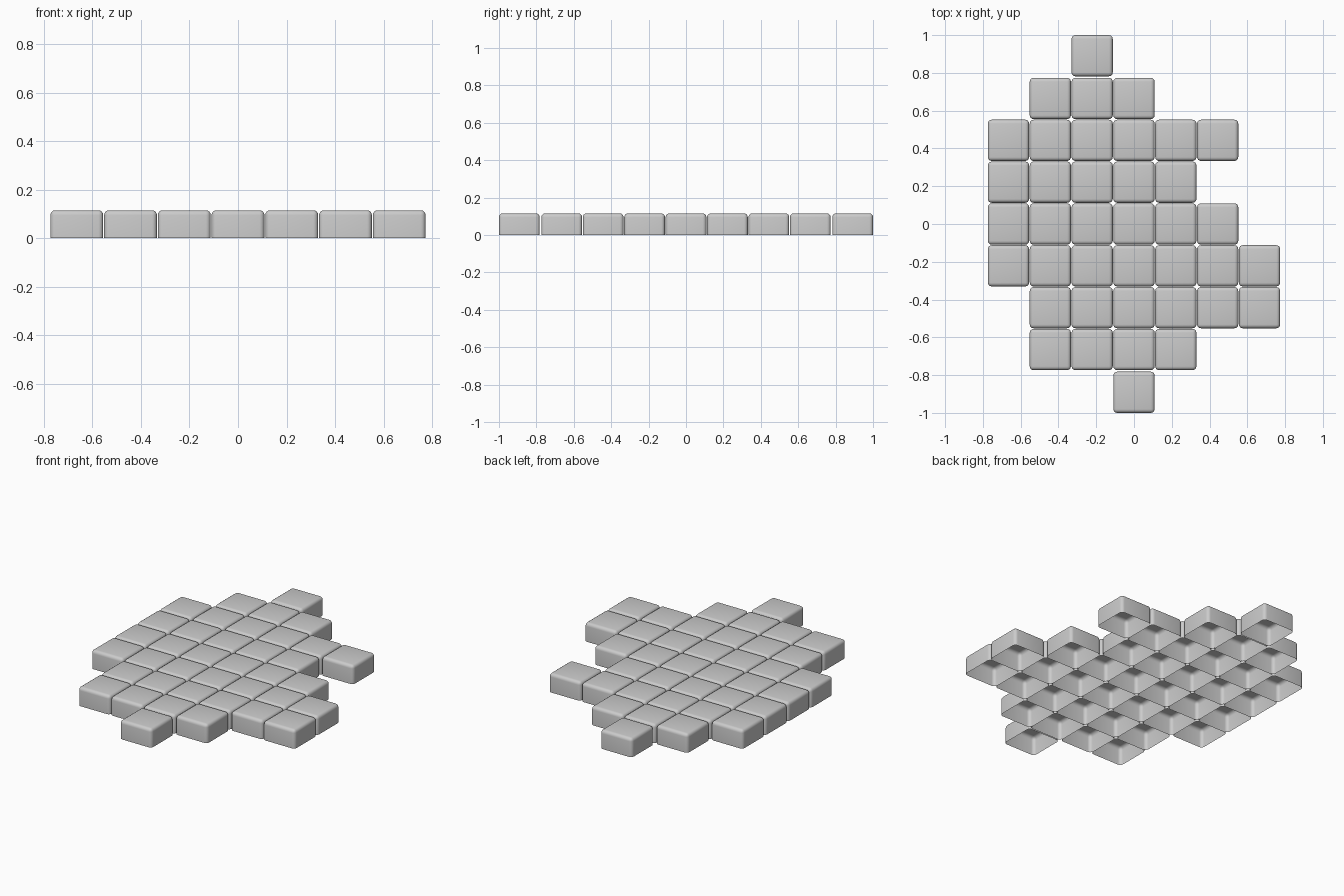
import bpy, bmesh

if "Cube" in bpy.data.objects:
    bpy.data.objects.remove(bpy.data.objects["Cube"])

PITCH = 0.2215     # tile spacing
SIZE = 0.218       # tile width
HEIGHT = 0.115
RADIUS = 0.02

# Rows from front to back: y index, first and last x index
ROWS = [(-4, 0, 0), (-3, -2, 1), (-2, -2, 3), (-1, -3, 3), (0, -3, 2),
        (1, -3, 1), (2, -3, 2), (3, -2, 0), (4, -1, -1)]


# Hollow rounded tile, open underneath
def tile_mesh():
    bm = bmesh.new()
    bmesh.ops.create_cube(bm, size=1)
    for v in bm.verts:
        v.co.x *= SIZE
        v.co.y *= SIZE
        v.co.z = (v.co.z + 0.5) * HEIGHT
    bottom = [f for f in bm.faces if f.normal.z < -0.9]
    bmesh.ops.delete(bm, geom=bottom, context='FACES_ONLY')
    edges = [e for e in bm.edges if any(v.co.z > 0.01 for v in e.verts)]
    bmesh.ops.bevel(bm, geom=edges, offset=RADIUS, offset_type='OFFSET',
                    segments=4, profile=0.5, affect='EDGES')
    for f in bm.faces:
        f.smooth = True
    me = bpy.data.meshes.new("tile")
    bm.to_mesh(me)
    bm.free()
    return me


mesh = tile_mesh()

# Lay the tiles in rows
for j, first, last in ROWS:
    for i in range(first, last + 1):
        tile = bpy.data.objects.new("paving_tile", mesh)
        tile.location = (i * PITCH, j * PITCH * 1.0 if abs(j) < 4 else j / 4 * 0.891, 0)
        bpy.context.collection.objects.link(tile)
